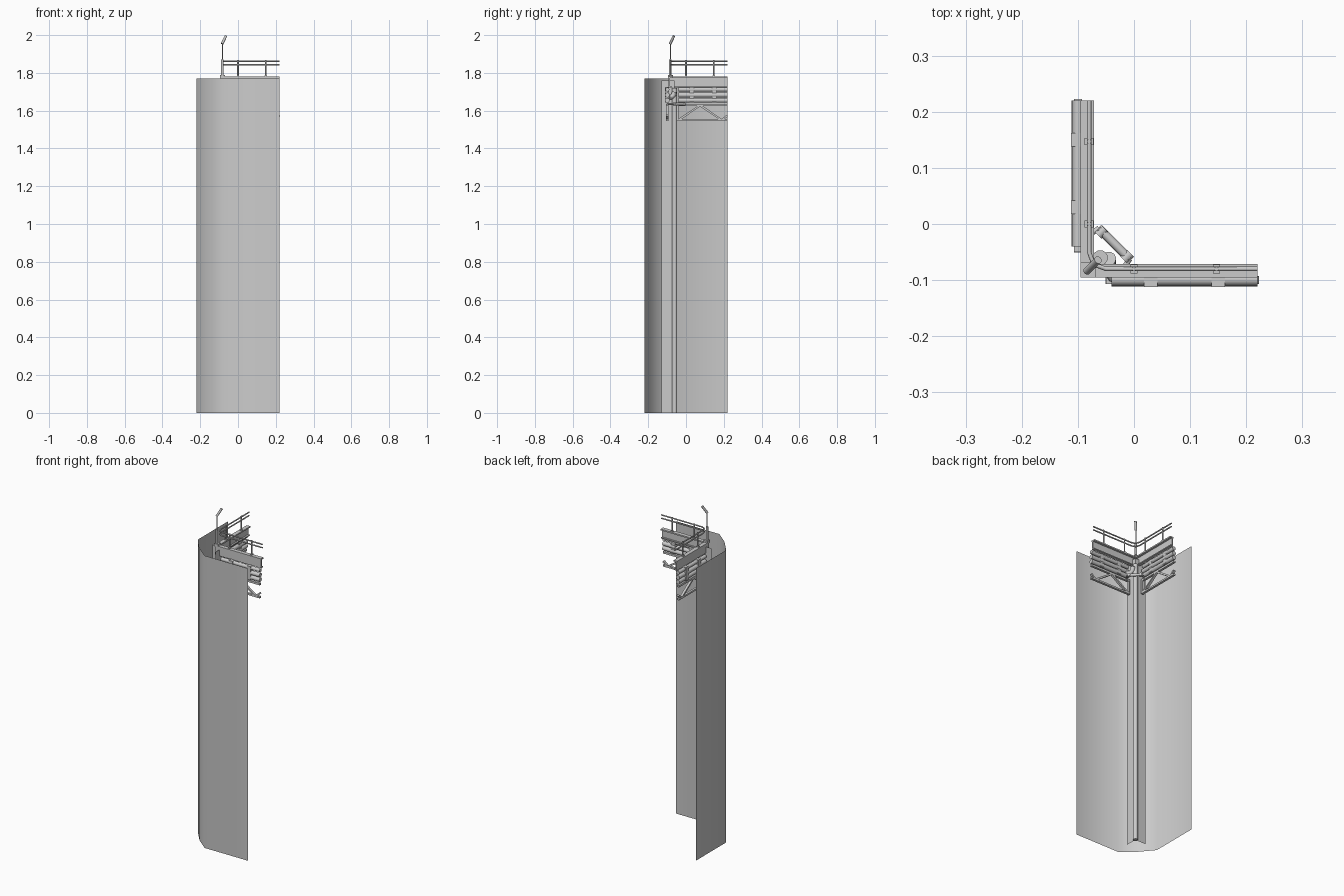
import bpy, bmesh, math
from mathutils import Vector

if "Cube" in bpy.data.objects:
    bpy.data.objects.remove(bpy.data.objects["Cube"])


def finish(bm, name, smooth=False):
    me = bpy.data.meshes.new(name)
    bmesh.ops.remove_doubles(bm, verts=bm.verts, dist=1e-6)
    bm.to_mesh(me)
    bm.free()
    ob = bpy.data.objects.new(name, me)
    bpy.context.collection.objects.link(ob)
    if smooth:
        bpy.context.view_layer.objects.active = ob
        ob.select_set(True)
        bpy.ops.object.shade_smooth_by_angle(angle=math.radians(50))
        ob.select_set(False)
    return ob


def sheet(name, pts, z0, z1, smooth=False):
    """Open vertical sheet along a plan polyline."""
    bm = bmesh.new()
    cols = [[bm.verts.new((x, y, z)) for z in (z0, z1)] for x, y in pts]
    for a, b in zip(cols, cols[1:]):
        bm.faces.new((a[0], b[0], b[1], a[1]))
    return finish(bm, name, smooth)


def box(name, lo, hi):
    bm = bmesh.new()
    bmesh.ops.create_cube(bm, size=1)
    for v in bm.verts:
        v.co = Vector([(l + h) / 2 + c * (h - l) for l, h, c in zip(lo, hi, v.co)])
    return finish(bm, name)


def tube(name, pts, r, sides=10):
    """Capped tube swept along a 3D path with mitred joints."""
    pts = [Vector(p) for p in pts]
    bm = bmesh.new()
    rings = []
    for i, p in enumerate(pts):
        d0 = (p - pts[i - 1]).normalized() if i else (pts[1] - p).normalized()
        d1 = (pts[i + 1] - p).normalized() if i < len(pts) - 1 else d0
        t = (d0 + d1).normalized()
        if i == 0:
            u = t.orthogonal().normalized()
        u = (u - t * u.dot(t)).normalized()
        w = t.cross(u)
        rings.append([bm.verts.new(p + r * (math.cos(a) * u + math.sin(a) * w))
                      for a in [2 * math.pi * k / sides for k in range(sides)]])
    for a, b in zip(rings, rings[1:]):
        for k in range(sides):
            n = (k + 1) % sides
            bm.faces.new((a[k], a[n], b[n], b[k]))
    bm.faces.new(rings[0][::-1])
    bm.faces.new(rings[-1])
    return finish(bm, name, True)


def strut(name, a, b, w, y0, y1):
    """Flat truss bar in the arm's vertical plane, a and b are (x, z)."""
    a, b = Vector(a), Vector(b)
    n = (b - a).normalized().orthogonal() * w / 2
    bm = bmesh.new()
    f = bm.faces.new([bm.verts.new((p.x, y0, p.y)) for p in (a - n, b - n, b + n, a + n)])
    g = bmesh.ops.extrude_face_region(bm, geom=[f])["geom"]
    for v in g:
        if isinstance(v, bmesh.types.BMVert):
            v.co.y = y1
    bmesh.ops.recalc_face_normals(bm, faces=bm.faces)
    return finish(bm, name)


END = 0.22

# outer wall skin with a blunt corner
sheet("wall_skin", [(END, -.22), (-.07, -.22), (-.152, -.152), (-.22, -.07), (-.22, END)], 0, 1.77, True)

# parts of one arm, running along x
arm = []
arm.append(box("parapet_web", (-.09, -.092, 1.722), (END, -.084, 1.78)))
arm.append(box("parapet_cap", (-.09, -.095, 1.772), (END, -.071, 1.78)))
arm.append(box("parapet_lip", (-.06, -.092, 1.722), (END, -.074, 1.728)))
for x in (0, .147):
    arm.append(tube("rail_post", [(x, -.08, 1.775), (x, -.08, 1.868)], .004, 8))
    arm.append(box("rail_foot", (x - .006, -.088, 1.78), (x + .006, -.072, 1.785)))
for z, r in ((1.712, .011), (1.683, .013), (1.655, .013)):
    arm.append(tube("service_pipe", [(-.04, -.099, z), (END, -.099, z)], r, 12))
for x in (.03, .15):
    arm.append(box("pipe_clamp", (x - .012, -.112, 1.642), (x + .012, -.09, 1.724)))

# truss under the pipes
Y = (-.107, -.093)
arm.append(strut("truss_top", (-.05, 1.63), (END, 1.63), .012, *Y))
arm.append(strut("truss_bottom", (-.05, 1.55), (END, 1.55), .010, *Y))
for a, b in (((-.04, 1.55), (.075, 1.628)), ((.075, 1.628), (.19, 1.55)), ((.19, 1.55), (END, 1.575))):
    arm.append(strut("truss_diagonal", a, b, .010, *Y))
arm.append(strut("truss_end", (-.046, 1.55), (-.046, 1.63), .010, *Y))

# second arm: the same parts reflected across the x = y diagonal
for ob in arm:
    me = ob.data.copy()
    for v in me.vertices:
        v.co.x, v.co.y = v.co.y, v.co.x
    me.flip_normals()
    bpy.context.collection.objects.link(bpy.data.objects.new(ob.name.split(".")[0] + "_side", me))

# hand rails cutting the corner
for z in (1.862, 1.842):
    tube("hand_rail", [(END, -.08, z), (-.05, -.08, z), (-.072, -.072, z), (-.08, -.05, z), (-.08, END, z)], .004, 8)

# corner plates and post
sheet("corner_plates", [(-.06, -.13), (-.06, -.06), (-.13, -.06)], 0, 1.76)
tube("corner_post", [(-.06, -.06, 0), (-.06, -.06, 1.72)], .0135, 12)

# hooked pipe elbow beside the post
tube("pipe_elbow", [(-.02, -.098, 1.67), (-.036, -.092, 1.67), (-.045, -.078, 1.672),
                    (-.045, -.066, 1.682), (-.045, -.062, 1.70)], .013, 12)

# diagonal brace with its end rollers
tube("corner_brace", [(-.062, -.008, 1.635), (-.008, -.062, 1.635)], .008, 8)
for x, y in ((-.058, -.014), (-.012, -.058)):
    tube("brace_roller", [(x - .006, y - .006, 1.635), (x + .006, y + .006, 1.635)], .009, 12)
for s in (0, 1):
    a = [(-.062, -.008), (-.1, -.03)]
    tube("brace_arm", [((y, x) if s else (x, y)) + (1.635,) for x, y in a], .005, 8)

# corner mast with tilted lamp
box("mast_base", (-.095, -.095, 1.775), (-.068, -.068, 1.79))
tube("mast_lower", [(-.083, -.083, 1.78), (-.083, -.083, 1.872)], .007, 10)
tube("mast_upper", [(-.083, -.083, 1.87), (-.083, -.083, 1.957)], .003, 8)
tube("mast_lamp", [(-.084, -.084, 1.954), (-.064, -.064, 1.996)], .007, 10)
